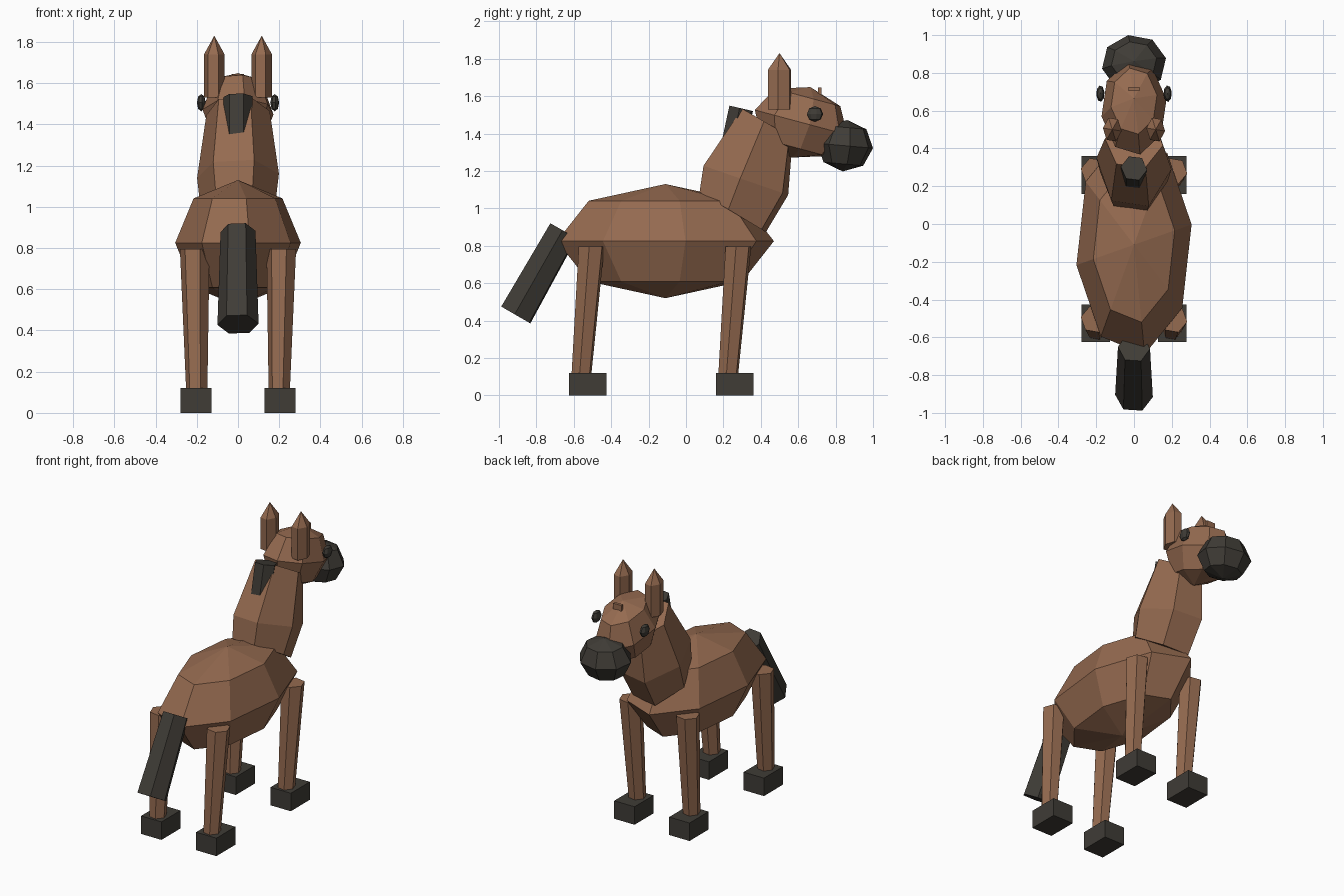
import bpy
import bmesh
import math
from mathutils import Matrix, Vector

cube = bpy.data.objects.get("Cube")
if cube:
    bpy.data.objects.remove(cube)


def material(name, rgb):
    mat = bpy.data.materials.new(name)
    mat.use_nodes = True
    mat.diffuse_color = (*rgb, 1)
    mat.node_tree.nodes["Principled BSDF"].inputs["Base Color"].default_value = (*rgb, 1)
    return mat


brown = material("chestnut brown", (0.3, 0.145, 0.08))
dark = material("charcoal", (0.05, 0.045, 0.037))


def finish(name, bm, mat):
    bmesh.ops.recalc_face_normals(bm, faces=bm.faces)
    mesh = bpy.data.meshes.new(name)
    bm.to_mesh(mesh)
    bm.free()
    mesh.materials.append(mat)
    obj = bpy.data.objects.new(name, mesh)
    bpy.context.collection.objects.link(obj)
    return obj


def ball(name, centre, radii, mat, turn=10.5, pitch=0, sides=8):
    """Faceted ellipsoid; turn spins its facets, pitch tips it forward."""
    bm = bmesh.new()
    bmesh.ops.create_uvsphere(bm, u_segments=sides, v_segments=4, radius=1)
    bm.transform(Matrix.Translation(centre)
                 @ Matrix.Rotation(math.radians(pitch), 4, "X")
                 @ Matrix.Diagonal((*radii, 1))
                 @ Matrix.Rotation(math.radians(turn), 4, "Z"))
    return finish(name, bm, mat)


def loft(name, rings, mat, sides=6, turn=0):
    """Join rings of (centre, x radius, y radius, pitch); zero radius makes a tip."""
    bm = bmesh.new()
    loops = []
    for centre, rx, ry, pitch in rings:
        tilt = Matrix.Rotation(math.radians(pitch), 3, "X")
        loop = []
        for i in range(1 if rx == 0 else sides):
            a = math.radians(turn) + math.tau * i / sides
            offset = Vector((rx * math.cos(a), ry * math.sin(a), 0))
            loop.append(bm.verts.new(Vector(centre) + tilt @ offset))
        loops.append(loop)
    for low, high in zip(loops, loops[1:]):
        for i in range(sides):
            j = (i + 1) % sides
            if len(high) == 1:
                bm.faces.new((low[i], low[j], high[0]))
            else:
                bm.faces.new((low[i], low[j], high[j], high[i]))
    for loop in (loops[0], loops[-1]):
        if len(loop) > 1:
            bm.faces.new(loop)
    return finish(name, bm, mat)


def box(name, centre, size, mat):
    bm = bmesh.new()
    bmesh.ops.create_cube(bm, size=1)
    bm.transform(Matrix.Translation(centre) @ Matrix.Diagonal((*size, 1)))
    return finish(name, bm, mat)


# Body, neck and head
ball("body", (0, -0.11, 0.825), (0.31, 0.59, 0.305), brown)
loft("neck", [((0, 0.25, 0.98), 0.18, 0.225, -31),
              ((0, 0.32, 1.15), 0.2, 0.26, -19),
              ((0, 0.435, 1.455), 0.155, 0.17, -30)], brown, turn=-7)
ball("head", (0, 0.615, 1.46), (0.175, 0.26, 0.195), brown, pitch=-15)
ball("muzzle", (0, 0.85, 1.335), (0.172, 0.153, 0.138), dark, pitch=-5)
box("forehead_tuft", (0, 0.715, 1.625), (0.06, 0.02, 0.04), brown)

# Mane and tail
loft("mane", [((0, 0.24, 1.28), 0.07, 0.07, -13),
              ((0, 0.295, 1.535), 0.07, 0.07, -13)], dark, turn=-7)
loft("tail", [((0, -0.91, 0.43), 0.1, 0.1, -30),
              ((0, -0.655, 0.88), 0.085, 0.09, -30)], dark, turn=-4)

# Paired features
for side, s in (("left", 1), ("right", -1)):
    x = s * 0.115
    loft(side + "_ear", [((x, 0.5, 1.53), 0.05, 0.068, 0),
                         ((x, 0.5, 1.74), 0.05, 0.068, 0),
                         ((x, 0.5, 1.83), 0, 0, 0)], brown, turn=-7)
    ball(side + "_eye", (s * 0.178, 0.69, 1.505), (0.022, 0.044, 0.042), dark)
    for end, y in (("front", 0.26), ("rear", -0.525)):
        name = f"{end}_{side}"
        loft(name + "_leg", [((s * 0.2, y - 0.035, 0.1), 0.052, 0.056, 0),
                             ((s * 0.21, y + 0.02, 0.795), 0.073, 0.073, 0)],
             brown, turn=-10)
        box(name + "_hoof", (s * 0.203, y, 0.06), (0.15, 0.2, 0.12), dark)
